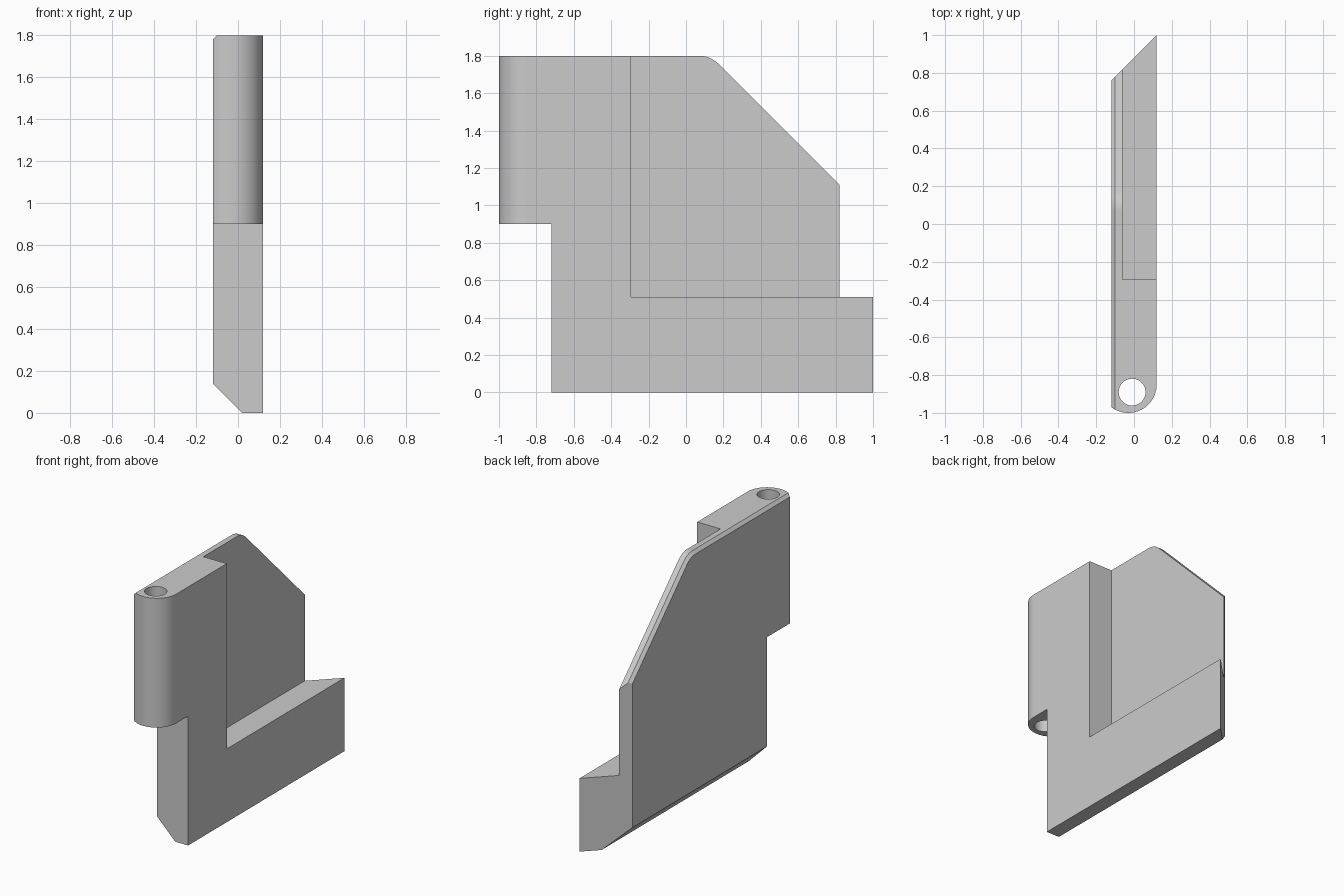
import bpy, bmesh
from math import sin, cos, pi, tan
from mathutils import Vector

cube = bpy.data.objects.get("Cube")
if cube:
    bpy.data.objects.remove(cube, do_unlink=True)

grey = bpy.data.materials.new("plain grey")
grey.use_nodes = True
colour = (0.6, 0.6, 0.6, 1)
grey.diffuse_color = colour
grey.node_tree.nodes["Principled BSDF"].inputs["Base Color"].default_value = colour


def arc(cx, cy, r, start, end, steps):
    angles = [start + (end - start) * i / steps for i in range(steps + 1)]
    return [(cx + r * cos(a), cy + r * sin(a)) for a in angles]


def prism(name, outline, direction, place):
    """Extrude a closed outline along a direction."""
    bm = bmesh.new()
    face = bm.faces.new([bm.verts.new(place(a, b)) for a, b in outline])
    extruded = bmesh.ops.extrude_face_region(bm, geom=[face])["geom"]
    verts = [v for v in extruded if isinstance(v, bmesh.types.BMVert)]
    bmesh.ops.translate(bm, verts=verts, vec=Vector(direction))
    bmesh.ops.recalc_face_normals(bm, faces=bm.faces[:])
    mesh = bpy.data.meshes.new(name)
    bm.to_mesh(mesh)
    bm.free()
    mesh.materials.append(grey)
    obj = bpy.data.objects.new(name, mesh)
    bpy.context.collection.objects.link(obj)
    return obj


def chamfer(obj, width, rule):
    bm = bmesh.new()
    bm.from_mesh(obj.data)
    edges = [e for e in bm.edges if rule(*[v.co for v in e.verts])]
    bmesh.ops.bevel(bm, geom=edges, offset=width, segments=1, affect='EDGES')
    bm.to_mesh(obj.data)
    bm.free()


def carve(obj, cutter, operation):
    bpy.context.view_layer.objects.active = obj
    mod = obj.modifiers.new("carve", 'BOOLEAN')
    mod.operation = operation
    mod.solver = 'EXACT'
    mod.object = cutter
    bpy.ops.object.modifier_apply(modifier=mod.name)
    bpy.data.objects.remove(cutter, do_unlink=True)


LEFT, RIGHT, TOP = -0.12, 0.12, 1.8

# Side silhouette with a rounded shoulder and a sloping rear
radius = 0.145
shoulder = 0.13 - radius * tan(pi / 8)
side = [(-1.1, 0.9), (-0.72, 0.9), (-0.72, 0), (1.1, 0), (1.1, 0.83)]
side += arc(shoulder, TOP - radius, radius, pi / 4, pi / 2, 10)
side += [(-1.1, TOP)]
body = prism("bracket_body", side, (0.4, 0, 0), lambda y, z: (LEFT, y, z))


# Narrow chamfer along the top and slope, wide one along the bottom
def on_flat_side(a, b):
    return max(a.x, b.x) < LEFT + 0.001 and abs(a.y - b.y) > 0.001


chamfer(body, 0.02, lambda a, b: on_flat_side(a, b) and a.z + b.z > 1.9)
chamfer(body, 0.14, lambda a, b: on_flat_side(a, b) and a.z + b.z < 0.1)

# Plan shape: round hinge nose and mitred rear end
plan = arc(-0.03, -0.85, 0.15, -pi, 0, 48) + [(RIGHT, 1.0), (-0.18, 0.7)]
carve(body, prism("plan_cutter", plan, (0, 0, 2), lambda x, y: (x, y, -0.1)),
      'INTERSECT')

# Recess that leaves a thin plate above the ledge
recess = [(-0.06, -0.295), (0.3, -0.295), (0.3, 1.2), (-0.06, 1.2)]
carve(body, prism("recess_cutter", recess, (0, 0, 2), lambda x, y: (x, y, 0.51)),
      'DIFFERENCE')

# Pin hole through the hinge nose
hole = arc(-0.01, -0.89, 0.071, 0, 2 * pi, 40)[:-1]
carve(body, prism("hole_cutter", hole, (0, 0, 2), lambda x, y: (x, y, 0.5)),
      'DIFFERENCE')

# Smooth curved walls with crisp edges
bpy.ops.object.select_all(action='DESELECT')
body.select_set(True)
bpy.context.view_layer.objects.active = body
bpy.ops.object.shade_smooth_by_angle(angle=pi / 6)
weighted = body.modifiers.new("flat faces", 'WEIGHTED_NORMAL')
weighted.keep_sharp = True
